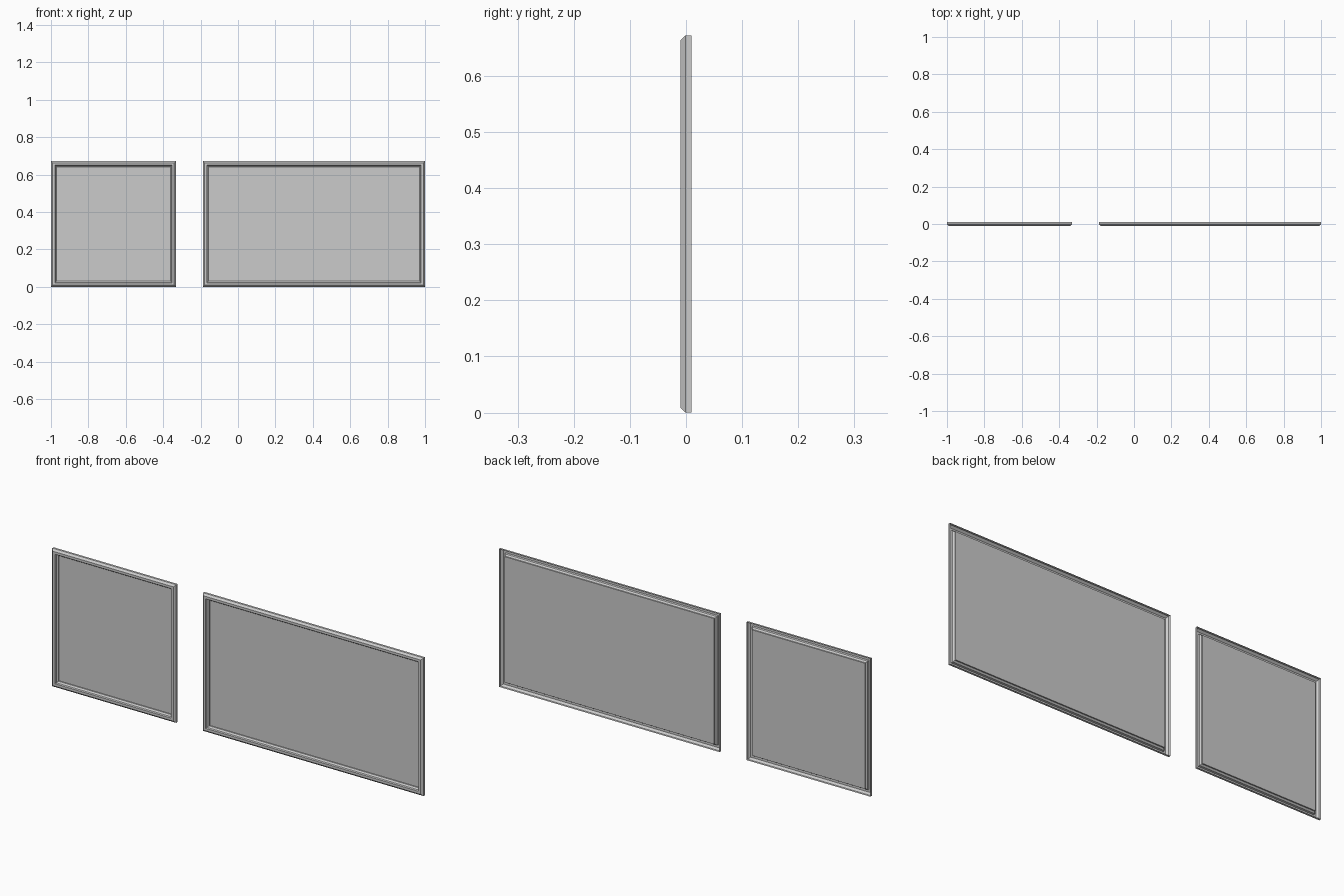
import bpy, bmesh

if "Cube" in bpy.data.objects:
    bpy.data.objects.remove(bpy.data.objects["Cube"])

H = 0.672
# moulding section: (inset from outer edge, y), ending at the recessed panel
PROFILE = [(0, 0.01), (0, -0.001), (0.009, -0.01), (0.021, -0.01),
           (0.023, -0.002), (0.030, 0.004), (0.030, 0.01)]


def wall_panel(name, x0, x1):
    bm = bmesh.new()
    rings = [[bm.verts.new(c) for c in ((x0 + d, y, d), (x1 - d, y, d),
                                        (x1 - d, y, H - d), (x0 + d, y, H - d))]
             for d, y in PROFILE]
    # mitred moulding, open at the back
    for a, b in zip(rings, rings[1:]):
        for i in range(4):
            j = (i + 1) % 4
            bm.faces.new((a[i], a[j], b[j], b[i]))
    # recessed centre field
    bm.faces.new(rings[-1])
    me = bpy.data.meshes.new(name)
    bm.to_mesh(me)
    bm.free()
    bpy.context.collection.objects.link(bpy.data.objects.new(name, me))


wall_panel("square_wall_panel", -1.0, -0.332)
wall_panel("wide_wall_panel", -0.188, 1.0)
